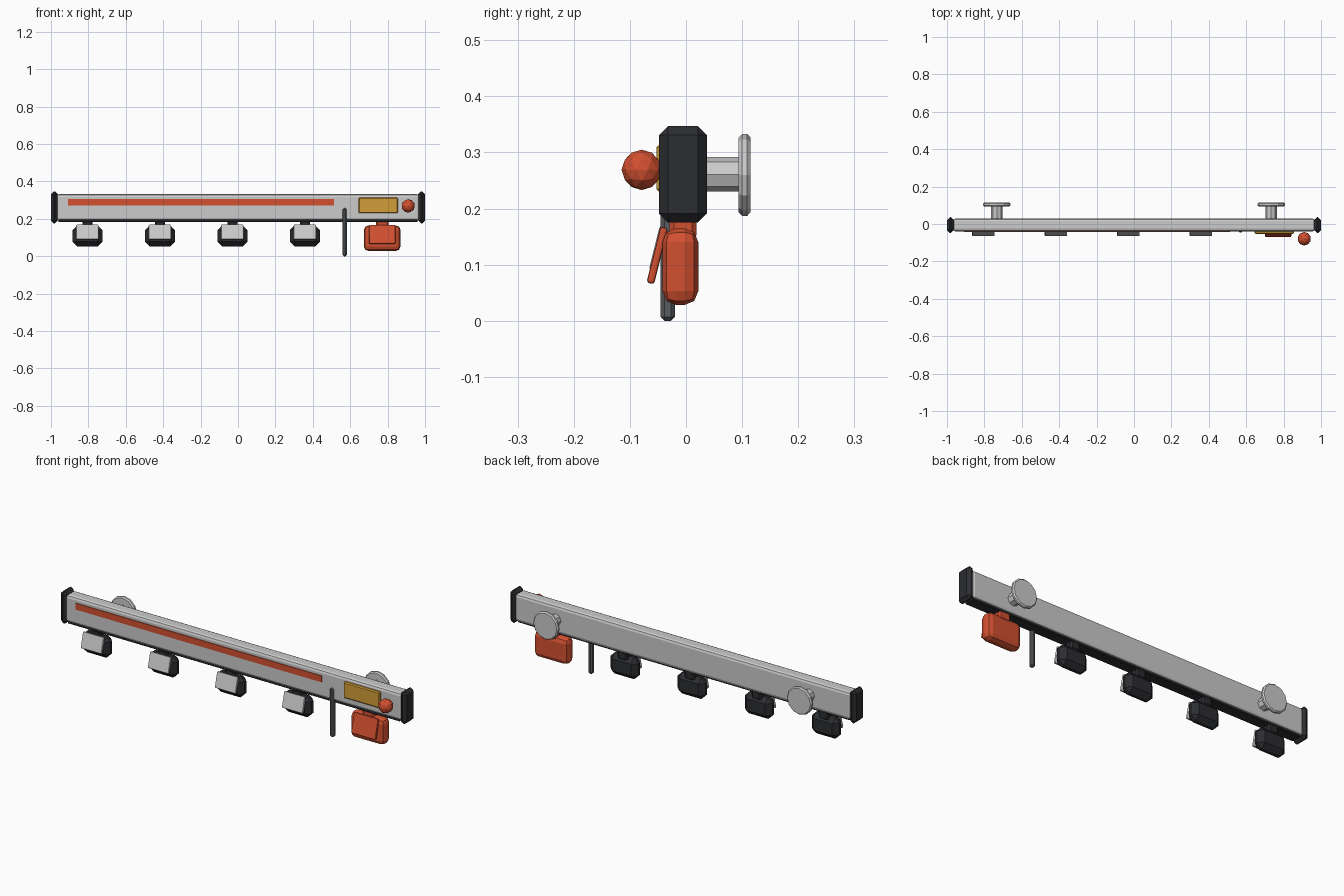
import bpy, bmesh, math
from mathutils import Matrix

if "Cube" in bpy.data.objects:
    bpy.data.objects.remove(bpy.data.objects["Cube"])


def material(name, rgb):
    m = bpy.data.materials.new(name)
    m.diffuse_color = (*rgb, 1)
    m.use_nodes = True
    m.node_tree.nodes["Principled BSDF"].inputs["Base Color"].default_value = m.diffuse_color
    return m


RED = material("red", (0.65, 0.08, 0.03))
YELLOW = material("yellow", (0.65, 0.34, 0.04))
BLACK = material("black", (0.025, 0.026, 0.03))
STEEL = material("dark_steel", (0.1, 0.105, 0.115))


def finish(bm, name, mat, bevel, segments, angle=40):
    mesh = bpy.data.meshes.new(name)
    bm.to_mesh(mesh)
    bm.free()
    ob = bpy.data.objects.new(name, mesh)
    bpy.context.collection.objects.link(ob)
    if mat:
        mesh.materials.append(mat)
    if bevel:
        b = ob.modifiers.new("bevel", 'BEVEL')
        b.width, b.segments = bevel, segments
        b.limit_method = 'ANGLE'
        b.angle_limit = math.radians(angle)
    return ob


def box(name, x, y, z, mat=None, bevel=0, segments=1):
    """Box from (min, max) ranges."""
    bm = bmesh.new()
    bmesh.ops.create_cube(bm, size=1)
    bmesh.ops.scale(bm, vec=[r[1] - r[0] for r in (x, y, z)], verts=bm.verts)
    ob = finish(bm, name, mat, bevel, segments)
    ob.location = [(r[0] + r[1]) / 2 for r in (x, y, z)]
    return ob


def disc(name, x, y, z, radius, sides, bevel=0):
    """Cylinder lying along y."""
    bm = bmesh.new()
    bmesh.ops.create_cone(bm, cap_ends=True, segments=sides, radius1=radius,
                          radius2=radius, depth=y[1] - y[0])
    bmesh.ops.rotate(bm, verts=bm.verts, matrix=Matrix.Rotation(math.pi / 2, 3, 'X'))
    ob = finish(bm, name, None, bevel, 1, 60)
    ob.location = (x, (y[0] + y[1]) / 2, z)
    return ob


def hanger(name, x, half, bottom, plate_half, plate_z, body_mat, plate_mat, neck, segments):
    box(name + "_neck", (x - neck, x + neck), (-0.029, 0.019), (0.145, 0.195),
        body_mat, 0.008)
    box(name + "_body", (x - half, x + half), (-0.042, 0.022), (bottom, 0.165),
        body_mat, 0.025, segments)
    # sloping front pad
    zmid = (plate_z[0] + plate_z[1]) / 2
    ymid = -0.044 - (0.168 - zmid) * 0.14
    p = box(name + "_pad", (x - plate_half, x + plate_half), (ymid - 0.007, ymid + 0.007),
            plate_z, plate_mat, 0.005, 2)
    p.rotation_euler.x = math.radians(-14)


# rail with dark underside strip
box("rail", (-0.97, 0.97), (-0.039, 0.029), (0.19, 0.332), None, 0.014, 2)
box("rail_underside", (-0.96, 0.96), (-0.036, 0.02), (0.183, 0.198), BLACK, 0.003)

# end caps and wall mounts, left and right
for side, s in (("left", -1), ("right", 1)):
    box("end_cap_" + side, sorted((s * 0.963, s)), (-0.048, 0.037), (0.175, 0.347),
        BLACK, 0.016)
    x = s * 0.733
    disc("mount_stem_" + side, x, (0.02, 0.1), 0.261, 0.031, 8)
    disc("mount_plate_" + side, x, (0.094, 0.115), 0.26, 0.073, 12, 0.006)

# front details
box("stripe", (-0.91, 0.512), (-0.043, -0.035), (0.272, 0.305), RED)
box("label_plate", (0.645, 0.855), (-0.053, -0.035), (0.23, 0.314), YELLOW, 0.005)
bm = bmesh.new()
bmesh.ops.create_icosphere(bm, subdivisions=2, radius=0.036)
finish(bm, "knob", RED, 0, 1).location = (0.91, -0.079, 0.269)
box("rod", (0.559, 0.582), (-0.045, -0.02), (0, 0.258), STEEL, 0.007)

# row of black hangers and one larger red one
for i in range(4):
    hanger(f"hanger_{i + 1}", -0.805 + i * 0.3875, 0.08, 0.053, 0.06, (0.088, 0.17),
           BLACK, None, 0.027, 1)
hanger("red_hanger", 0.771, 0.098, 0.028, 0.07, (0.065, 0.168), RED, RED, 0.033, 2)
